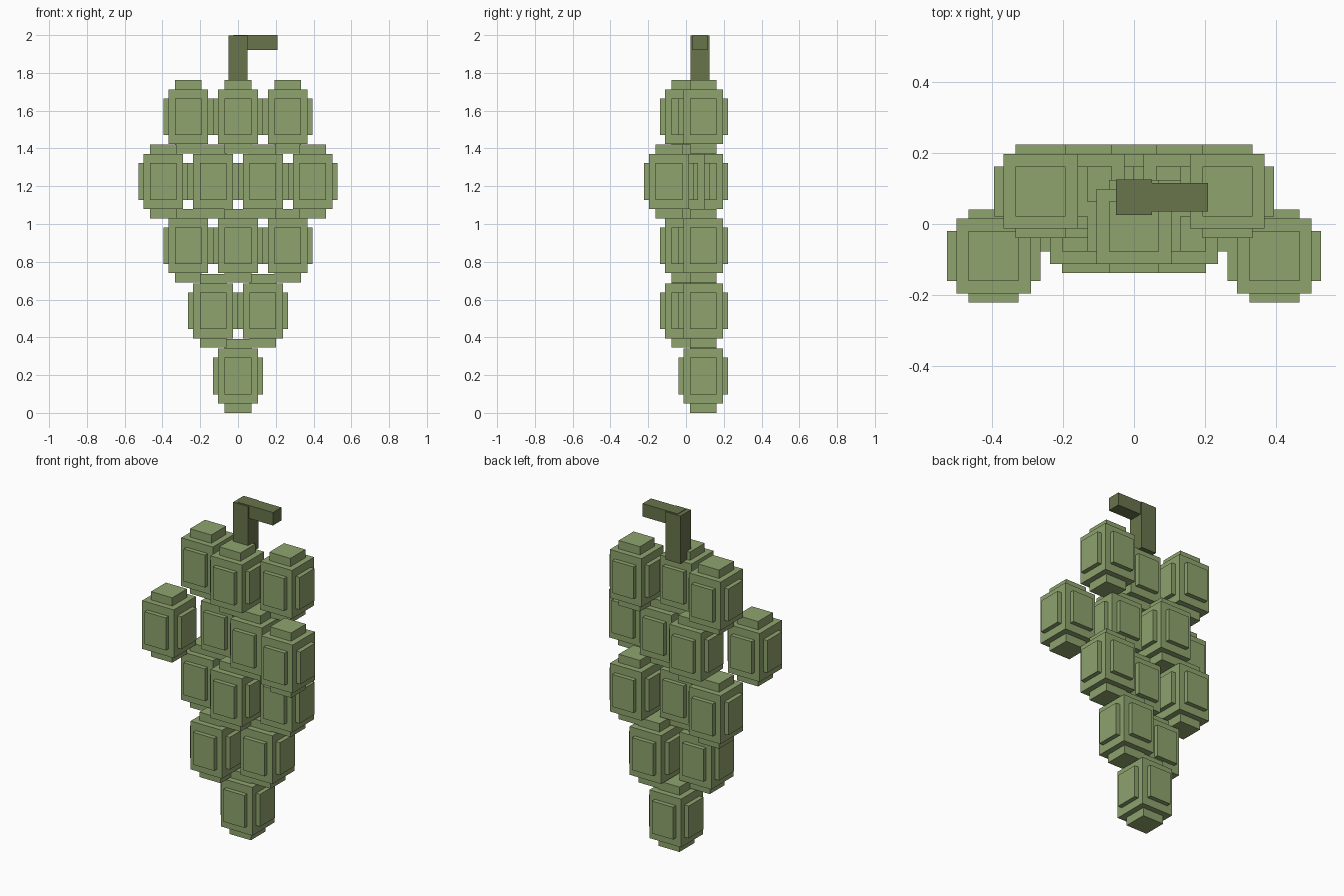
import bpy, bmesh
from mathutils import Vector

if "Cube" in bpy.data.objects:
    bpy.data.objects.remove(bpy.data.objects["Cube"])


def material(name, rgb):
    m = bpy.data.materials.new(name)
    m.diffuse_color = (*rgb, 1)
    m.use_nodes = True
    m.node_tree.nodes["Principled BSDF"].inputs["Base Color"].default_value = m.diffuse_color
    return m


GRAPE = material("grape green", (0.275, 0.367, 0.156))
STEM = material("stem dark green", (0.138, 0.178, 0.072))


def add_object(name, mesh, location):
    ob = bpy.data.objects.new(name, mesh)
    ob.location = location
    bpy.context.collection.objects.link(ob)
    return ob


def box_bmesh(size):
    bm = bmesh.new()
    bmesh.ops.create_cube(bm, size=1)
    bmesh.ops.scale(bm, vec=size, verts=bm.verts)
    return bm


def finish(bm, name, mat):
    bmesh.ops.recalc_face_normals(bm, faces=bm.faces)
    mesh = bpy.data.meshes.new(name)
    bm.to_mesh(mesh)
    bm.free()
    mesh.materials.append(mat)
    return mesh


def grape_mesh():
    """Block with a smaller raised step on each of its six sides."""
    bm = box_bmesh((0.21, 0.21, 0.29))
    # inset every side to two thirds of its size
    faces = bmesh.ops.extrude_discrete_faces(bm, faces=bm.faces[:])["faces"]
    for f in faces:
        c = f.calc_center_median()
        for v in f.verts:
            v.co = c + (v.co - c) * 0.67
    # raise the inset sides, more at top and bottom
    bm.normal_update()
    faces = bmesh.ops.extrude_discrete_faces(bm, faces=faces)["faces"]
    for f in faces:
        c = f.calc_center_median()
        axis = max(range(3), key=lambda i: abs(c[i]) / (0.105, 0.105, 0.145)[i])
        step = Vector((0, 0, 0))
        step[axis] = (0.05 if axis == 2 else 0.0265) * (1 if c[axis] > 0 else -1)
        for v in f.verts:
            v.co += step
    return finish(bm, "grape", GRAPE)


# Bunch: rows from bottom to top, each grape as (x, y)
BACK, MID, FRONT = 0.092, -0.007, -0.09
trio = [(-0.263, BACK), (0, MID), (0.263, BACK)]
rows = [
    (0.195, [(0, BACK)]),
    (0.54, [(-0.132, MID), (0.132, BACK)]),
    (0.885, trio),
    (1.225, [(-0.395, FRONT), (-0.132, BACK), (0.132, MID), (0.395, FRONT)]),
    (1.568, trio),
]
grape = grape_mesh()
for r, (z, spots) in enumerate(rows, 1):
    for i, (x, y) in enumerate(spots, 1):
        add_object(f"grape_row{r}_{i}", grape, (x, y, z))


# Stem: upright post and sideways twig
def stem_part(name, lo, hi):
    lo, hi = Vector(lo), Vector(hi)
    add_object(name, finish(box_bmesh(hi - lo), name, STEM), (lo + hi) / 2)


stem_part("stem_post", (-0.05, 0.025, 1.71), (0.05, 0.125, 1.997))
stem_part("stem_twig", (-0.025, 0.035, 1.922), (0.208, 0.115, 2.0))
